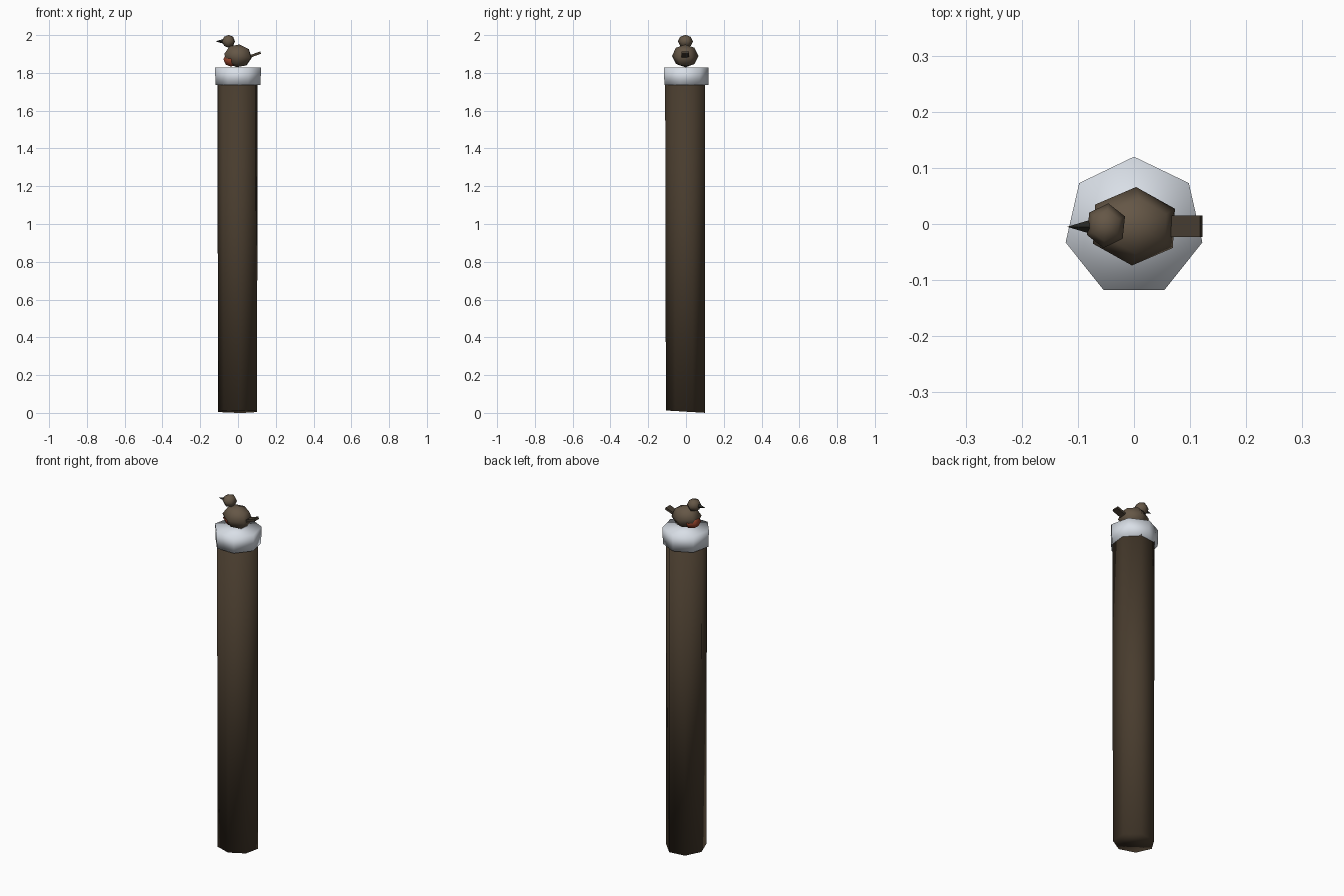
import bpy
import bmesh
from math import radians, cos, sin, pi
from mathutils import Matrix, Vector

cube = bpy.data.objects.get("Cube")
if cube:
    bpy.data.objects.remove(cube, do_unlink=True)


def material(name, rgb):
    mat = bpy.data.materials.new(name)
    mat.use_nodes = True
    color = (*rgb, 1.0)
    mat.diffuse_color = color
    bsdf = next(n for n in mat.node_tree.nodes if n.type == "BSDF_PRINCIPLED")
    bsdf.inputs["Base Color"].default_value = color
    bsdf.inputs["Roughness"].default_value = 0.9
    return mat


bark = material("dark bark", (0.065, 0.045, 0.027))
snow = material("snow white", (0.80, 0.85, 0.92))
feather = material("feather brown", (0.13, 0.095, 0.062))
tail_brown = material("tail brown", (0.06, 0.045, 0.03))
breast_red = material("breast red", (0.33, 0.06, 0.025))
beak_black = material("beak black", (0.02, 0.02, 0.016))


def finish(bm, name, mat, smooth=True):
    bmesh.ops.recalc_face_normals(bm, faces=bm.faces)
    mesh = bpy.data.meshes.new(name)
    for face in bm.faces:
        face.smooth = smooth
    bm.to_mesh(mesh)
    bm.free()
    mesh.materials.append(mat)
    obj = bpy.data.objects.new(name, mesh)
    bpy.context.collection.objects.link(obj)
    return obj


def prism(name, mat, sides, start, rings, slope=0.0):
    """Loft rings of (radius, y, z); slope tilts the lowest ring."""
    bm = bmesh.new()
    loops = []
    for i, (radius, y, z) in enumerate(rings):
        loop = []
        for k in range(sides):
            a = radians(start) + 2 * pi * k / sides
            dy = radius * sin(a)
            tilt = slope * (radius - dy) if i == 0 else 0
            loop.append(bm.verts.new((radius * cos(a), y + dy, z + tilt)))
        loops.append(loop)
    for low, high in zip(loops, loops[1:]):
        for k in range(sides):
            n = (k + 1) % sides
            bm.faces.new((low[k], low[n], high[n], high[k]))
    bm.faces.new(loops[0])
    bm.faces.new(loops[-1])
    return finish(bm, name, mat)


def ball(name, mat, center, size, pitch=0, yaw=0):
    bm = bmesh.new()
    bmesh.ops.create_uvsphere(bm, u_segments=6, v_segments=4, radius=1)
    turn = Matrix.Rotation(radians(yaw), 4, "Z") @ Matrix.Rotation(radians(pitch), 4, "Y")
    bm.transform(Matrix.Translation(center) @ turn @ Matrix.Diagonal((*size, 1)))
    return finish(bm, name, mat)


# Post and its cap of snow
prism("post", bark, 7, 19, [(0.107, 0, 0), (0.109, -0.002, 1.78)], slope=0.06)
prism("snow_cap", snow, 7, 90, [(0.122, -0.004, 1.735), (0.125, -0.005, 1.828)])

# Bird facing -x
ball("bird_body", feather, (0, -0.004, 1.89), (0.083, 0.07, 0.061), pitch=8, yaw=-3)
ball("bird_breast", breast_red, (-0.037, -0.003, 1.871), (0.045, 0.047, 0.038), yaw=-3)
ball("bird_head", feather, (-0.05, -0.003, 1.967), (0.037, 0.04, 0.034), yaw=-6)

# Beak
bm = bmesh.new()
bmesh.ops.create_cone(bm, cap_ends=True, segments=4, radius1=0.012, radius2=0, depth=0.04)
bm.transform(Matrix.Translation((-0.099, -0.005, 1.967)) @ Matrix.Rotation(radians(-90), 4, "Y"))
finish(bm, "beak", beak_black, smooth=False)

# Upturned tail
bm = bmesh.new()
bmesh.ops.create_cube(bm, size=1)
bm.transform(Matrix.Translation((0.08, -0.004, 1.893)) @ Matrix.Rotation(radians(-20), 4, "Y")
             @ Matrix.Diagonal((0.085, 0.038, 0.013, 1)))
finish(bm, "tail", tail_brown, smooth=False)
